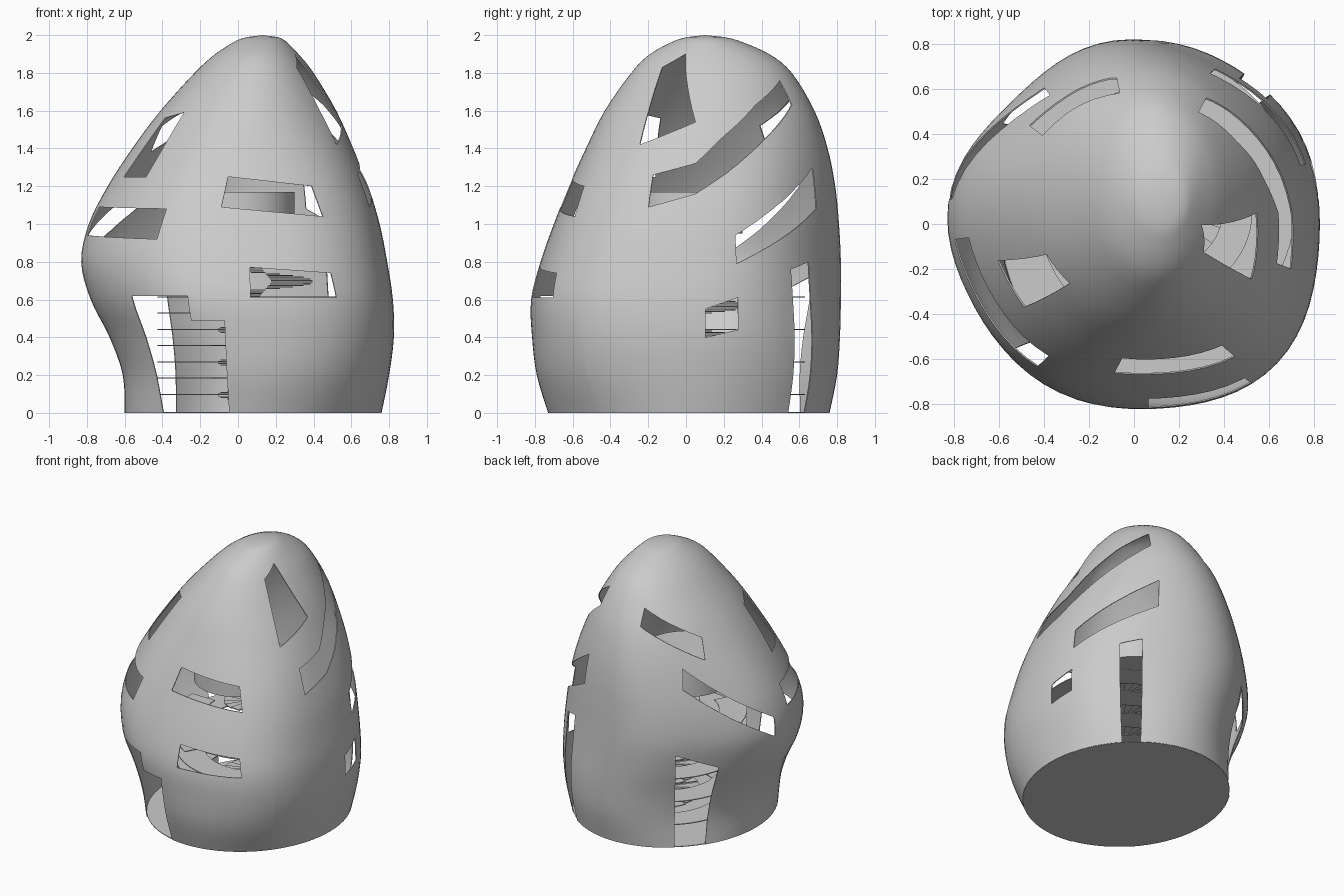
import bpy, bmesh, math
from mathutils import Vector

default_cube = bpy.data.objects.get("Cube")
if default_cube:
    bpy.data.objects.remove(default_cube, do_unlink=True)

SEGMENTS = 72
AXIS = Vector((0.05, 0.05, 0))      # windows are cut radially from this axis

# Shell sections: height, x min, x max, y min, y max
SECTIONS = [
    (0, -.6, .76, -.73, .76), (.2, -.61, .8, -.79, .8), (.4, -.68, .825, -.815, .815),
    (.6, -.78, .82, -.82, .82), (.8, -.83, .79, -.77, .82), (1, -.79, .75, -.7, .81),
    (1.2, -.69, .69, -.62, .79), (1.4, -.56, .61, -.53, .75), (1.6, -.41, .52, -.43, .68),
    (1.8, -.23, .4, -.29, .56), (1.9, -.12, .32, -.19, .44), (1.97, -.01, .25, -.06, .28),
    (1.99, .05, .21, .01, .2),
]
APEX = (.13, .1, 2)

# Window outlines as (angle in degrees, height)
WINDOWS = {
    "front_upper_window": [(-99, 1.25), (-101, 1.09), (-58, 1.04), (-60, 1.2)],
    "front_lower_window": [(-89, .77), (-89, .61), (-58, .61), (-59, .74)],
    "front_door": [(-135, .62), (-127, -.1), (-97, -.1), (-98, .49), (-110, .49), (-111, .62)],
    "right_band_window": [(-172, 1.09), (-172, .94), (-125, .92), (-124, 1.08)],
    "right_upper_window": [(-162, 1.25), (-142, 1.25), (-137, 1.59), (-157, 1.56)],
    "left_top_window": [(-12, 1.9), (-34, 1.83), (-32, 1.42), (0, 1.54)],
    "left_swoop_window": [(-21, 1.26), (-21, 1.09), (0, 1.16), (14, 1.26), (38, 1.45),
                          (62, 1.63), (62, 1.76), (38, 1.63), (14, 1.45), (0, 1.32)],
    "left_slanted_window": [(17, .94), (17, .79), (64, 1.08), (65, 1.3)],
    "back_tall_window": [(43, .76), (44, -.1), (54, -.1), (55, .8)],
    "front_tall_window": [(-42, .74), (-44, -.1), (-33, -.1), (-31, .75)],
    "left_small_window": [(4, .55), (4, .4), (17, .44), (17, .61)],
    "back_upper_window": [(102, 1.72), (102, 1.61), (143, 1.38), (143, 1.52)],
    "back_slanted_window": [(129, 1.34), (129, 1.2), (176, .78), (176, .92)],
    "back_door": [(125, .73), (124, -.1), (142, -.1), (148, .61)],
}


def make_object(name, bm):
    bmesh.ops.recalc_face_normals(bm, faces=bm.faces[:])
    if bm.calc_volume(signed=True) < 0:
        bmesh.ops.reverse_faces(bm, faces=bm.faces[:])
    mesh = bpy.data.meshes.new(name)
    bm.to_mesh(mesh)
    bm.free()
    obj = bpy.data.objects.new(name, mesh)
    bpy.context.collection.objects.link(obj)
    return obj


def polar(angle, radius, z, centre):
    return Vector((centre[0] + radius * math.cos(angle), centre[1] + radius * math.sin(angle), z))


def spline(a, b, c, d, t):
    """Catmull-Rom blend between b and c."""
    return b + .5 * t * (c - a + t * (2*a - 5*b + 4*c - d + t * (3*(b - c) + d - a)))


def smooth_sections(steps=4):
    last = len(SECTIONS) - 1
    for i in range(last):
        near = [SECTIONS[max(0, min(last, i + k))] for k in (-1, 0, 1, 2)]
        for s in range(steps):
            yield [spline(*values, s / steps) for values in zip(*near)]
    yield SECTIONS[-1]


def bridge(bm, lower, upper):
    for i in range(len(lower)):
        j = (i + 1) % len(lower)
        bm.faces.new((lower[i], lower[j], upper[j], upper[i]))


def build_shell():
    bm = bmesh.new()
    previous = None
    for z, x0, x1, y0, y1 in smooth_sections():
        lean = .065 * math.sin(math.pi * min(z / 1.6, 1))
        ring = []
        for i in range(SEGMENTS):
            a = math.tau * i / SEGMENTS
            # The plan bulges to the front left and flattens at the back right
            bulge = lean * math.sin(2 * a) ** 2 * math.cos(a + math.pi / 4)
            ring.append(bm.verts.new((
                (x0 + x1) / 2 + ((x1 - x0) / 2 + bulge) * math.cos(a),
                (y0 + y1) / 2 + ((y1 - y0) / 2 + bulge) * math.sin(a), z)))
        if previous:
            bridge(bm, previous, ring)
        previous = ring
    tip = bm.verts.new(APEX)
    for i in range(SEGMENTS):
        bm.faces.new((previous[i], previous[(i + 1) % SEGMENTS], tip))
    shell = make_object("egg_shell", bm)
    solid = shell.modifiers.new("wall_thickness", 'SOLIDIFY')
    solid.thickness = .006
    solid.offset = -1
    return shell


def build_cutter(name, outline, steps=8, layers=16):
    """Radial prism through the wall, following the outline."""
    points = []
    for (a0, z0), (a1, z1) in zip(outline, outline[1:] + outline[:1]):
        for s in range(steps):
            t = s / steps
            points.append((math.radians(a0 + (a1 - a0) * t), z0 + (z1 - z0) * t))
    bm = bmesh.new()
    loops = [[bm.verts.new(polar(a, .1 + 1.3 * k / layers, z, AXIS)) for a, z in points]
             for k in range(layers + 1)]
    for inner, outer in zip(loops, loops[1:]):
        bridge(bm, inner, outer)
    bm.faces.new(loops[0])
    bm.faces.new(loops[-1])
    bmesh.ops.triangulate(bm, faces=bm.faces[:])
    cutter = make_object(name + "_cutter", bm)
    cutter.hide_render = True
    return cutter


def add_sector(bm, centre, r0, r1, start, sweep, z, thickness, steps):
    """Flat ring sector, used for landings and treads."""
    angles = [start + sweep * i / steps for i in range(steps + 1)]
    outline = [polar(a, r1, z, centre) for a in angles]
    outline += [polar(a, r0, z, centre) for a in reversed(angles)]
    low = [bm.verts.new(p) for p in outline]
    high = [bm.verts.new(p + Vector((0, 0, thickness))) for p in outline]
    bridge(bm, low, high)
    for i in range(steps):
        k = len(low) - 1 - i
        bm.faces.new((low[i], low[i + 1], low[k - 1], low[k]))
        bm.faces.new((high[i], high[k], high[k - 1], high[i + 1]))


def build_drum(name, centre, rx, ry, z0, z1):
    bm = bmesh.new()
    bmesh.ops.create_cone(bm, cap_ends=True, segments=SEGMENTS, radius1=1, radius2=1, depth=1)
    bmesh.ops.scale(bm, vec=(rx, ry, z1 - z0), verts=bm.verts[:])
    bmesh.ops.translate(bm, vec=(*centre, (z0 + z1) / 2), verts=bm.verts[:])
    drum = make_object(name, bm)
    for face in drum.data.polygons:
        face.use_smooth = len(face.vertices) == 4
    return drum


# Shell with its windows and doors cut out
shell = build_shell()
cutters = []
for name, outline in WINDOWS.items():
    cutter = build_cutter(name, outline)
    cut = shell.modifiers.new(name, 'BOOLEAN')
    cut.operation = 'DIFFERENCE'
    cut.solver = 'EXACT'
    cut.object = cutter
    cutters.append(cutter)

depsgraph = bpy.context.evaluated_depsgraph_get()
shell_mesh = bpy.data.meshes.new_from_object(shell.evaluated_get(depsgraph))
shell.modifiers.clear()
shell.data = shell_mesh
for cutter in cutters:
    bpy.data.objects.remove(cutter, do_unlink=True)

bpy.ops.object.select_all(action='DESELECT')
shell.select_set(True)
bpy.context.view_layer.objects.active = shell
bpy.ops.object.shade_smooth_by_angle(angle=math.radians(35))

# Base plate closing the bottom, and the drum under the dome
build_drum("base_plate", (.08, .015), .675, .74, 0, .005)
build_drum("upper_drum", (0, 0), .3, .3, .95, 1.17)

# Ring galleries on each level, with short landings between them
STAIR = (.145, .06)
LEVEL = .172
bm = bmesh.new()
for level in range(4):
    z = .095 + level * LEVEL
    add_sector(bm, STAIR, .38, .57, 0, math.pi, z, .006, 24)
    add_sector(bm, STAIR, .38, .57, math.pi, math.pi, z, .006, 24)
    add_sector(bm, STAIR, .38, .57, math.pi, math.pi / 3, z + LEVEL / 2, .006, 8)
make_object("ring_galleries", bm)

# Spiral stair in the middle
TREADS = 20
bm = bmesh.new()
for i in range(5 * TREADS):
    step = math.tau / TREADS
    add_sector(bm, STAIR, .03, .25, i * step, step, .01 + i * LEVEL / TREADS, .006, 2)
make_object("spiral_stair", bm)
